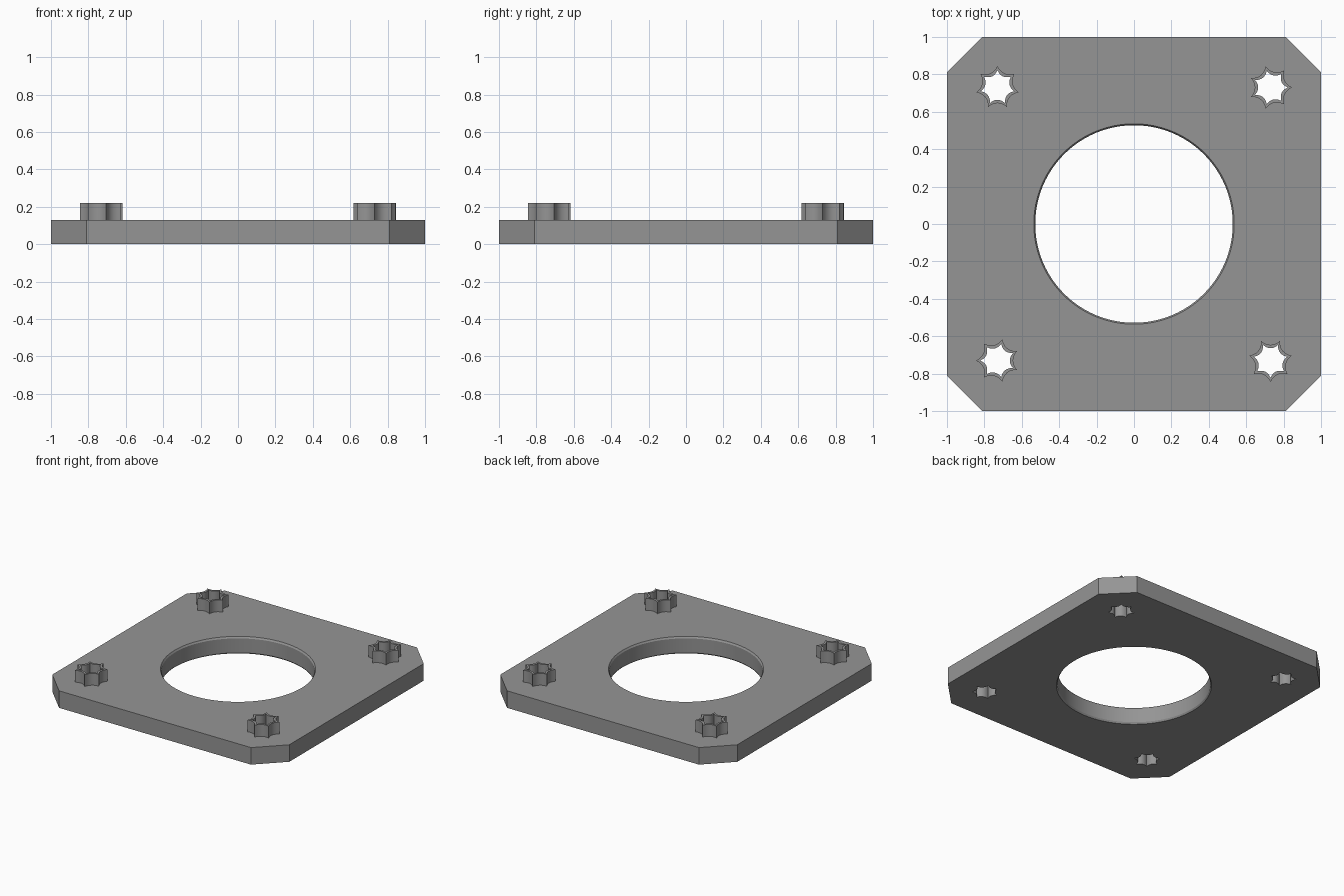
import bpy, bmesh
from math import sin, cos, pi
from mathutils import Vector

if "Cube" in bpy.data.objects:
    bpy.data.objects.remove(bpy.data.objects["Cube"])

TOP, BOSS_TOP = 0.13, 0.22

grey = bpy.data.materials.new("grey")
grey.diffuse_color = (0.3, 0.3, 0.3, 1)
grey.use_nodes = True
grey.node_tree.nodes["Principled BSDF"].inputs["Base Color"].default_value = grey.diffuse_color


def loft(name, rings, closed_tube=False):
    """Skin a stack of equal-length rings; cap the ends or join last to first."""
    bm = bmesh.new()
    loops = [[bm.verts.new(p) for p in ring] for ring in rings]
    n = len(loops[0])
    pairs = list(zip(loops, loops[1:]))
    if closed_tube:
        pairs.append((loops[-1], loops[0]))
    else:
        bm.faces.new(loops[0][::-1])
        bm.faces.new(loops[-1])
    for a, b in pairs:
        for i in range(n):
            j = (i + 1) % n
            bm.faces.new((a[i], a[j], b[j], b[i]))
    bmesh.ops.recalc_face_normals(bm, faces=bm.faces)
    mesh = bpy.data.meshes.new(name)
    bm.to_mesh(mesh)
    bm.free()
    mesh.materials.append(grey)
    ob = bpy.data.objects.new(name, mesh)
    bpy.context.collection.objects.link(ob)
    return ob


def at(points, z):
    return [(p[0], p[1], z) for p in points]


def circle(r, n=96):
    return [(r * cos(2 * pi * i / n), r * sin(2 * pi * i / n)) for i in range(n)]


def star(centre, turn, tip, sag, steps=6):
    """Seven-pointed star whose sides are scooped inward."""
    pts = []
    for k in range(7):
        a, b = (Vector((cos(t), sin(t))) * tip
                for t in (turn + 2 * pi * k / 7, turn + 2 * pi * (k + 1) / 7))
        inward = -(a + b).normalized()
        for s in range(steps):
            t = s / steps
            pts.append(centre + a.lerp(b, t) + inward * sag * 4 * t * (1 - t))
    return pts


def smooth(ob):
    bpy.ops.object.select_all(action='DESELECT')
    bpy.context.view_layer.objects.active = ob
    ob.select_set(True)
    bpy.ops.object.shade_smooth_by_angle(angle=0.5)


# Square plate with clipped corners
c = 0.81
outline = [(1, -c), (1, c), (c, 1), (-c, 1), (-1, c), (-1, -c), (-c, -1), (c, -1)]
plate = loft("plate", [at(outline, 0), at(outline, TOP)])

# Central bore with a small chamfer at both rims
bore, rim, ch = 0.528, 0.536, 0.012
cutters = [loft("bore_cutter", [at(circle(r), z) for r, z in (
    (rim, -0.05), (rim, 0), (bore, ch), (bore, TOP - ch), (rim, TOP), (rim, TOP + 0.05))])]

# Star-shaped hollow bosses, each turned a quarter from the last
bosses = []
for k, (x, y) in enumerate(((1, 1), (-1, 1), (-1, -1), (1, -1))):
    centre = Vector((x, y)) * 0.73
    outer = star(centre, k * pi / 2, 0.115, 0.020)
    inner = star(centre, k * pi / 2, 0.092, 0.017)
    cutters.append(loft("star_cutter", [at(inner, -0.05), at(inner, TOP + 0.05)]))
    bosses.append(loft("star_boss", [at(outer, TOP), at(outer, BOSS_TOP),
                                     at(inner, BOSS_TOP), at(inner, TOP)], True))

# Cut all holes through the plate
for cutter in cutters:
    cutter.hide_render = True
    mod = plate.modifiers.new("hole", 'BOOLEAN')
    mod.operation, mod.solver, mod.object = 'DIFFERENCE', 'EXACT', cutter
    bpy.context.view_layer.objects.active = plate
    bpy.ops.object.modifier_apply(modifier=mod.name)
    bpy.data.objects.remove(cutter)

for ob in [plate] + bosses:
    smooth(ob)
